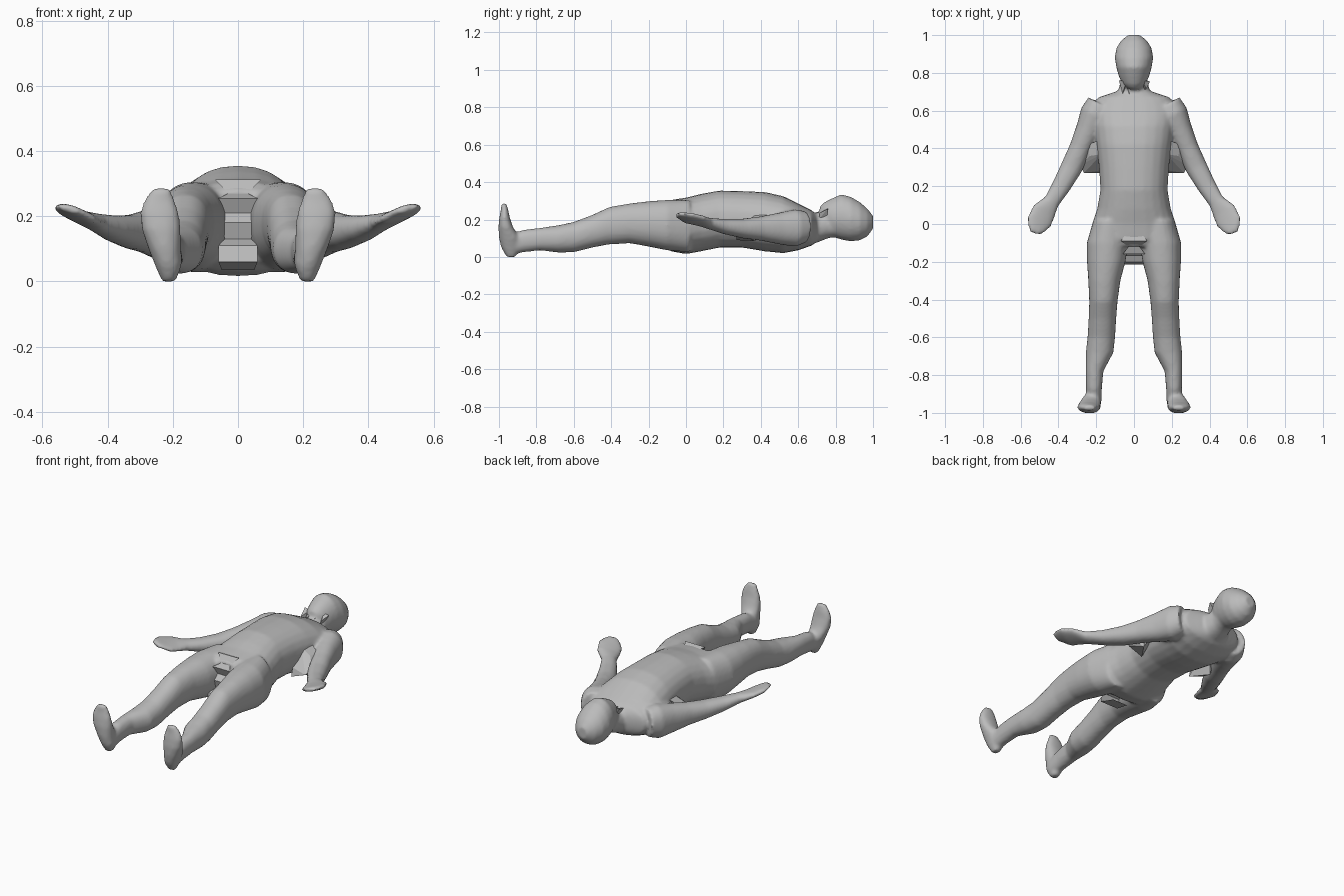
import bpy, bmesh, math
from mathutils import Vector

if "Cube" in bpy.data.objects:
    bpy.data.objects.remove(bpy.data.objects["Cube"], do_unlink=True)

grey = bpy.data.materials.new("plain grey")
grey.use_nodes = True
grey.diffuse_color = (0.5, 0.5, 0.5, 1)
grey.node_tree.nodes["Principled BSDF"].inputs["Base Color"].default_value = (0.5, 0.5, 0.5, 1)

X, Y, Z = Vector((1, 0, 0)), Vector((0, 1, 0)), Vector((0, 0, 1))


def loft(bm, rings, power=2.2, n=24):
    """Skin closed oval rings, each given as (centre, half axis u, half axis v)."""
    def bend(t):
        return math.copysign(abs(t) ** (2 / power), t)
    loops = []
    for c, u, v in rings:
        angles = [2 * math.pi * i / n for i in range(n)]
        loops.append([bm.verts.new(c + u * bend(math.cos(a)) + v * bend(math.sin(a))) for a in angles])
    faces = [bm.faces.new(loops[0]), bm.faces.new(loops[-1])]
    for a, b in zip(loops, loops[1:]):
        for i in range(n):
            j = (i + 1) % n
            faces.append(bm.faces.new((a[i], a[j], b[j], b[i])))
    bmesh.ops.recalc_face_normals(bm, faces=faces)


def along_y(rows):
    """Rings across the body from rows of y, centre x, half width, bottom z, top z."""
    return [(Vector((x, y, (lo + hi) / 2)), X * w, Z * (hi - lo) / 2) for y, x, w, lo, hi in rows]


def add_object(name, bm):
    mesh = bpy.data.meshes.new(name)
    bm.to_mesh(mesh)
    bm.free()
    mesh.materials.append(grey)
    obj = bpy.data.objects.new(name, mesh)
    bpy.context.collection.objects.link(obj)
    return obj


def hull(name, points):
    """Faceted filler piece around a few points."""
    bm = bmesh.new()
    for p in points:
        bm.verts.new(p)
    out = bmesh.ops.convex_hull(bm, input=bm.verts)
    inside = [v for v in out["geom_interior"] if isinstance(v, bmesh.types.BMVert)]
    bmesh.ops.delete(bm, geom=inside, context="VERTS")
    bmesh.ops.recalc_face_normals(bm, faces=bm.faces)
    return add_object(name, bm)


body = bmesh.new()

# Torso
loft(body, along_y([
    (0.70, 0, 0.10, 0.08, 0.225), (0.67, 0, 0.19, 0.06, 0.25), (0.60, 0, 0.225, 0.035, 0.285),
    (0.52, 0, 0.215, 0.02, 0.325), (0.42, 0, 0.20, 0.03, 0.347), (0.30, 0, 0.185, 0.05, 0.352),
    (0.18, 0, 0.178, 0.05, 0.355), (0.08, 0, 0.195, 0.03, 0.337), (0.0, 0, 0.222, 0.015, 0.317),
    (-0.08, 0, 0.235, 0.03, 0.305), (-0.12, 0, 0.20, 0.06, 0.28)]))

# Neck and head
loft(body, along_y([
    (0.64, 0, 0.10, 0.06, 0.25), (0.71, 0, 0.083, 0.08, 0.23),
    (0.76, 0, 0.07, 0.10, 0.24), (0.82, 0, 0.07, 0.11, 0.25)]))
loft(body, along_y([
    (0.715, 0, 0.03, 0.205, 0.27), (0.74, 0, 0.06, 0.155, 0.293), (0.78, 0, 0.08, 0.11, 0.313),
    (0.83, 0, 0.094, 0.092, 0.335), (0.88, 0, 0.102, 0.083, 0.322), (0.93, 0, 0.094, 0.088, 0.293),
    (0.97, 0, 0.07, 0.11, 0.258), (1.0, 0, 0.032, 0.15, 0.22)]), power=2)

for side in (1, -1):
    # Leg
    leg = [
        (0.02, 0.125, 0.09, 0.025, 0.305), (-0.10, 0.14, 0.11, 0.035, 0.305),
        (-0.20, 0.147, 0.102, 0.055, 0.298), (-0.30, 0.157, 0.085, 0.073, 0.286),
        (-0.41, 0.162, 0.075, 0.067, 0.267), (-0.50, 0.167, 0.073, 0.05, 0.225),
        (-0.60, 0.173, 0.073, 0.025, 0.187), (-0.68, 0.182, 0.073, 0.023, 0.17),
        (-0.78, 0.209, 0.047, 0.035, 0.155), (-0.87, 0.212, 0.042, 0.025, 0.145),
        (-0.94, 0.212, 0.040, 0.01, 0.12), (-0.97, 0.21, 0.03, 0.02, 0.10)]
    loft(body, along_y([(y, side * x, w, lo, hi) for y, x, w, lo, hi in leg]))

    # Upturned foot, rows of z, centre x, half width, sole y, instep y
    foot = [
        (0.0, 0.212, 0.022, -0.96, -0.91), (0.05, 0.215, 0.04, -0.988, -0.89),
        (0.10, 0.225, 0.05, -1.0, -0.89), (0.16, 0.236, 0.06, -1.003, -0.925),
        (0.21, 0.241, 0.06, -0.998, -0.942), (0.25, 0.241, 0.047, -0.99, -0.95),
        (0.287, 0.235, 0.025, -0.988, -0.96)]
    loft(body, [(Vector((side * x, (a + b) / 2, z)), X * w, Y * (b - a) / 2) for z, x, w, a, b in foot])

    # Arm and open hand, rows of centre, half width, half thickness, sideways tilt
    arm = [
        (0.175, 0.635, 0.16, 0.075, 0.085, 0), (0.205, 0.58, 0.155, 0.082, 0.10, 0),
        (0.24, 0.50, 0.152, 0.068, 0.085, 0), (0.285, 0.40, 0.152, 0.058, 0.065, 0),
        (0.33, 0.30, 0.152, 0.058, 0.052, 0), (0.385, 0.20, 0.163, 0.05, 0.04, 0),
        (0.435, 0.12, 0.18, 0.043, 0.029, 0.1), (0.475, 0.07, 0.195, 0.066, 0.022, 0.2),
        (0.50, 0.015, 0.207, 0.071, 0.02, 0.25), (0.515, -0.025, 0.22, 0.05, 0.015, 0.25),
        (0.522, -0.052, 0.225, 0.028, 0.012, 0.2)]
    rings = []
    for i, (x, y, z, w, t, tilt) in enumerate(arm):
        a, b = arm[max(i - 1, 0)], arm[min(i + 1, len(arm) - 1)]
        across = Vector((side * (a[1] - b[1]), b[0] - a[0], 0)).normalized()
        rings.append((Vector((side * x, y, z)), (across + Z * tilt).normalized() * w, Z * t))
    loft(body, rings)

    # Faceted web under the armpit
    name = "left" if side > 0 else "right"
    web = [(0.17, 0.45, 0.24), (0.245, 0.42, 0.20), (0.17, 0.37, 0.23), (0.235, 0.36, 0.20),
           (0.17, 0.285, 0.14), (0.285, 0.31, 0.15), (0.265, 0.27, 0.125), (0.17, 0.27, 0.09),
           (0.24, 0.37, 0.085)]
    hull(name + "_armpit_web", [(side * x, y, z) for x, y, z in web])

# Fuse the parts into one smooth skin
skin = add_object("body", body)
fuse = skin.modifiers.new("fuse", "REMESH")
fuse.mode = "VOXEL"
fuse.voxel_size = 0.01
fuse.use_smooth_shade = True
relax = skin.modifiers.new("relax", "SMOOTH")
relax.factor = 0.5
relax.iterations = 6

# Folded faceted strip between the legs, rows of y, z, half width
fold = [(-0.05, 0.30, 0.04), (-0.09, 0.312, 0.07), (-0.12, 0.27, 0.03), (-0.16, 0.255, 0.06),
        (-0.14, 0.21, 0.04), (-0.17, 0.18, 0.055), (-0.155, 0.13, 0.04), (-0.20, 0.11, 0.06),
        (-0.215, 0.06, 0.06), (-0.12, 0.035, 0.05)]
bm = bmesh.new()
rows = [[bm.verts.new((s * w, y, z)) for s in (-1, 1)] for y, z, w in fold]
for (a, b), (c, d) in zip(rows, rows[1:]):
    bm.faces.new((a, c, d, b))
add_object("crotch_fold", bm)

# Jagged folds at the throat
for i, (x, tip) in enumerate([(-0.06, 0.69), (-0.025, 0.685), (0.02, 0.70), (0.065, 0.715)]):
    hull("throat_fold_%d" % (i + 1), [
        (x, tip, 0.235), (x - 0.02, 0.76, 0.26), (x + 0.02, 0.755, 0.255),
        (x * 0.8, 0.76, 0.20), (x * 0.8, 0.71, 0.20)])
